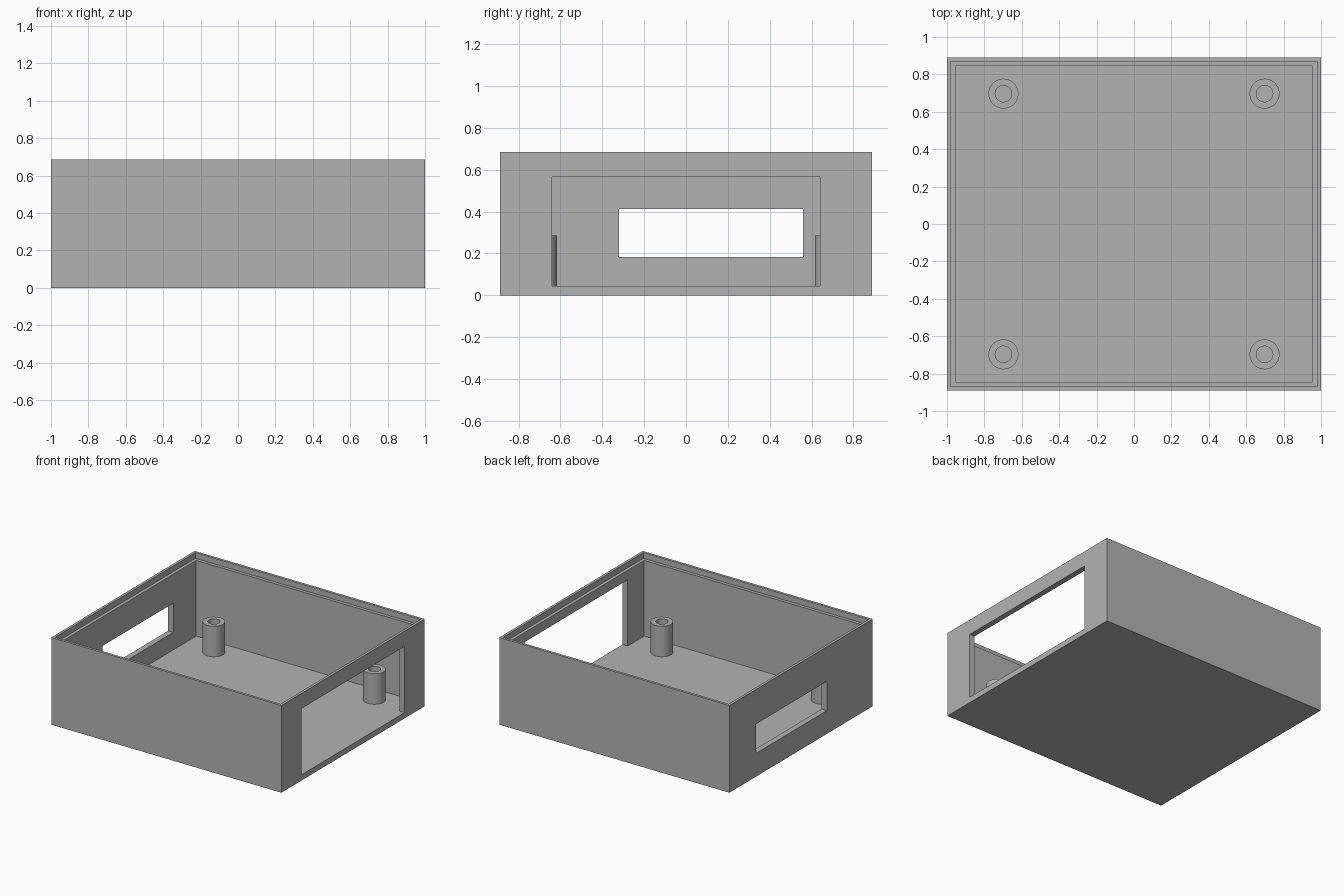
import bpy, bmesh, math
from mathutils import Matrix, Vector

if "Cube" in bpy.data.objects:
    bpy.data.objects.remove(bpy.data.objects["Cube"])

HX, HY, H = 1.0, 0.89, 0.685      # outer half sizes and height
WALL, LIP, FLOOR = 0.045, 0.02, 0.045
STEP = 0.045                      # depth of the lid rebate

grey = bpy.data.materials.new("grey plastic")
grey.diffuse_color = (0.45, 0.45, 0.45, 1)
grey.use_nodes = True
grey.node_tree.nodes["Principled BSDF"].inputs["Base Color"].default_value = grey.diffuse_color


def box(name, lo, hi):
    bm = bmesh.new()
    bmesh.ops.create_cube(bm, size=1)
    lo, hi = Vector(lo), Vector(hi)
    size = hi - lo
    bm.transform(Matrix.Translation((lo + hi) / 2) @ Matrix.Diagonal((*size, 1)))
    me = bpy.data.meshes.new(name)
    bm.to_mesh(me)
    bm.free()
    ob = bpy.data.objects.new(name, me)
    bpy.context.collection.objects.link(ob)
    me.materials.append(grey)
    return ob


def cut(target, cutter):
    mod = target.modifiers.new("cut", 'BOOLEAN')
    mod.operation, mod.solver, mod.object = 'DIFFERENCE', 'EXACT', cutter
    bpy.context.view_layer.objects.active = target
    bpy.ops.object.modifier_apply(modifier=mod.name)
    bpy.data.objects.remove(cutter)


# Open enclosure: cavity, lid rebate, side openings
case = box("enclosure", (-HX, -HY, 0), (HX, HY, H))
cut(case, box("cavity", (-HX + WALL, -HY + WALL, FLOOR), (HX - WALL, HY - WALL, H + 0.1)))
cut(case, box("rebate", (-HX + LIP, -HY + LIP, H - STEP), (HX - LIP, HY - LIP, H + 0.1)))
cut(case, box("large_opening", (0.9, -0.64, FLOOR), (1.1, 0.64, 0.565)))
cut(case, box("small_opening", (-1.1, -0.32, 0.183), (-0.9, 0.56, 0.412)))


# Hollow screw posts standing on the floor
def post(name, x, y, outer=0.08, inner=0.044, top=0.285, n=48):
    bm = bmesh.new()
    rings = []
    for r, z in ((outer, FLOOR), (outer, top), (inner, top), (inner, FLOOR)):
        rings.append([bm.verts.new((x + r * math.cos(2 * math.pi * i / n),
                                    y + r * math.sin(2 * math.pi * i / n), z)) for i in range(n)])
    for a, b in zip(rings, rings[1:]):
        for i in range(n):
            j = (i + 1) % n
            bm.faces.new((a[i], a[j], b[j], b[i]))
    me = bpy.data.meshes.new(name)
    bm.to_mesh(me)
    bm.free()
    me.materials.append(grey)
    ob = bpy.data.objects.new(name, me)
    bpy.context.collection.objects.link(ob)
    bpy.ops.object.select_all(action='DESELECT')
    ob.select_set(True)
    bpy.context.view_layer.objects.active = ob
    bpy.ops.object.shade_smooth_by_angle(angle=math.radians(30))


for sx, side in ((-1, "left"), (1, "right")):
    for sy, end in ((-1, "front"), (1, "back")):
        post(f"screw_post_{end}_{side}", sx * 0.698, sy * 0.697)
